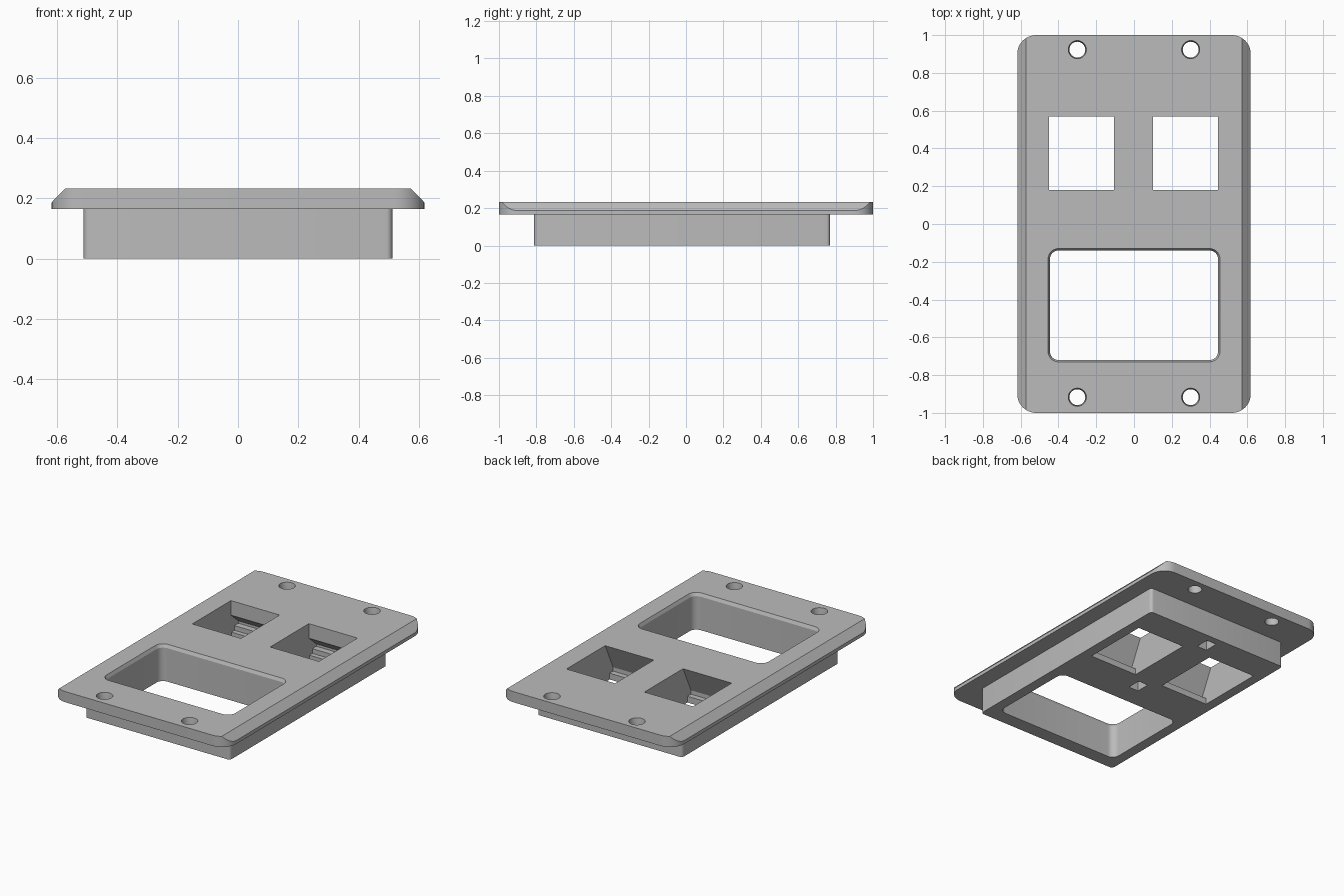
import bpy, bmesh, math

if "Cube" in bpy.data.objects:
    bpy.data.objects.remove(bpy.data.objects["Cube"])

grey = bpy.data.materials.new("mid_grey")
grey.diffuse_color = (0.5, 0.5, 0.5, 1)
grey.use_nodes = True
grey.node_tree.nodes["Principled BSDF"].inputs["Base Color"].default_value = grey.diffuse_color
TOP = 0.233


def loft(name, rings):
    """Closed solid through equal-length rings of points."""
    bm = bmesh.new()
    vs = [[bm.verts.new(p) for p in r] for r in rings]
    n = len(vs[0])
    for a, b in zip(vs, vs[1:]):
        for i in range(n):
            j = (i + 1) % n
            bm.faces.new((a[i], a[j], b[j], b[i]))
    bm.faces.new(vs[0][::-1])
    bm.faces.new(vs[-1])
    bmesh.ops.recalc_face_normals(bm, faces=bm.faces)
    me = bpy.data.meshes.new(name)
    bm.to_mesh(me)
    bm.free()
    me.materials.append(grey)
    ob = bpy.data.objects.new(name, me)
    bpy.context.collection.objects.link(ob)
    return ob


def rounded(x0, x1, y0, y1, r, z, seg=8):
    """Ring of a rounded rectangle at height z."""
    pts = []
    for k, (cx, cy) in enumerate([(x1 - r, y1 - r), (x0 + r, y1 - r),
                                  (x0 + r, y0 + r), (x1 - r, y0 + r)]):
        for i in range(seg + 1):
            a = math.pi / 2 * (k + i / seg)
            pts.append((cx + r * math.cos(a), cy + r * math.sin(a), z))
    return pts


def circle(cx, cy, r, z, n=32):
    return [(cx + r * math.cos(2 * math.pi * i / n),
             cy + r * math.sin(2 * math.pi * i / n), z) for i in range(n)]


def box(name, x0, x1, y0, y1, z0, z1):
    return loft(name, [[(x0, y0, z), (x1, y0, z), (x1, y1, z), (x0, y1, z)]
                       for z in (z0, z1)])


def combine(ob, other, op):
    """Apply a boolean and discard the helper solid."""
    m = ob.modifiers.new("bool", 'BOOLEAN')
    m.operation, m.object, m.solver = op, other, 'EXACT'
    dg = bpy.context.evaluated_depsgraph_get()
    me = bpy.data.meshes.new_from_object(ob.evaluated_get(dg))
    ob.modifiers.clear()
    ob.data = me
    bpy.data.objects.remove(other)


# Face plate: bevelled long sides, rounded corners in plan
side = [(-0.618, 0.165), (0.618, 0.165), (0.618, 0.187),
        (0.573, TOP), (-0.573, TOP), (-0.618, 0.187)]
panel = loft("wall_plate", [[(x, y, z) for x, z in side] for y in (-1.1, 1.1)])
plan = loft("plan", [rounded(-0.618, 0.618, -1, 1, 0.1, z, 12) for z in (0, 0.5)])
combine(panel, plan, 'INTERSECT')

# Rear body block
body = loft("rear_body", [rounded(-0.512, 0.512, -0.812, 0.77, 0.02, z, 5)
                          for z in (0, 0.2)])
combine(panel, body, 'UNION')

# Large rectangular opening with a small lead-in at the top
x, y0, y1, r = 0.445, -0.72, -0.14, 0.045
window = loft("window_cut", [
    rounded(-x, x, y0, y1, r, -0.1),
    rounded(-x, x, y0, y1, r, TOP - 0.02),
    rounded(-x - .01, x + .01, y0 - .01, y1 + .01, r + .01, TOP),
    rounded(-x - .01, x + .01, y0 - .01, y1 + .01, r + .01, TOP + 0.1)])
combine(panel, window, 'DIFFERENCE')

# Two snap-in jack openings: sloped walls with retaining lips
jack = [(0.18, 0.3), (0.18, TOP), (0.10, 0.065), (0.10, 0.04), (0.135, 0.04),
        (0.135, -0.1), (0.575, -0.1), (0.575, 0.03), (0.605, 0.03),
        (0.605, 0.06), (0.645, 0.06), (0.645, 0.075), (0.57, 0.14), (0.57, 0.3)]
for cx in (-0.277, 0.273):
    cut = loft("jack_cut", [[(cx + dx, y, z) for y, z in jack]
                            for dx in (-0.172, 0.172)])
    combine(panel, cut, 'DIFFERENCE')

# Four screw holes with a slight taper at the top
for cx in (-0.3, 0.3):
    for cy in (-0.917, 0.923):
        cut = loft("screw_cut", [circle(cx, cy, 0.042, 0.1),
                                 circle(cx, cy, 0.042, 0.19),
                                 circle(cx, cy, 0.048, TOP),
                                 circle(cx, cy, 0.048, 0.3)])
        combine(panel, cut, 'DIFFERENCE')

# Two small pockets in the underside
for cy in (0.04, 0.676):
    combine(panel, box("pocket_cut", -0.035, 0.035, cy - 0.045, cy + 0.045,
                       -0.1, 0.06), 'DIFFERENCE')

bpy.ops.object.select_all(action='DESELECT')
panel.select_set(True)
bpy.context.view_layer.objects.active = panel
bpy.ops.object.shade_smooth_by_angle(angle=math.radians(25))
